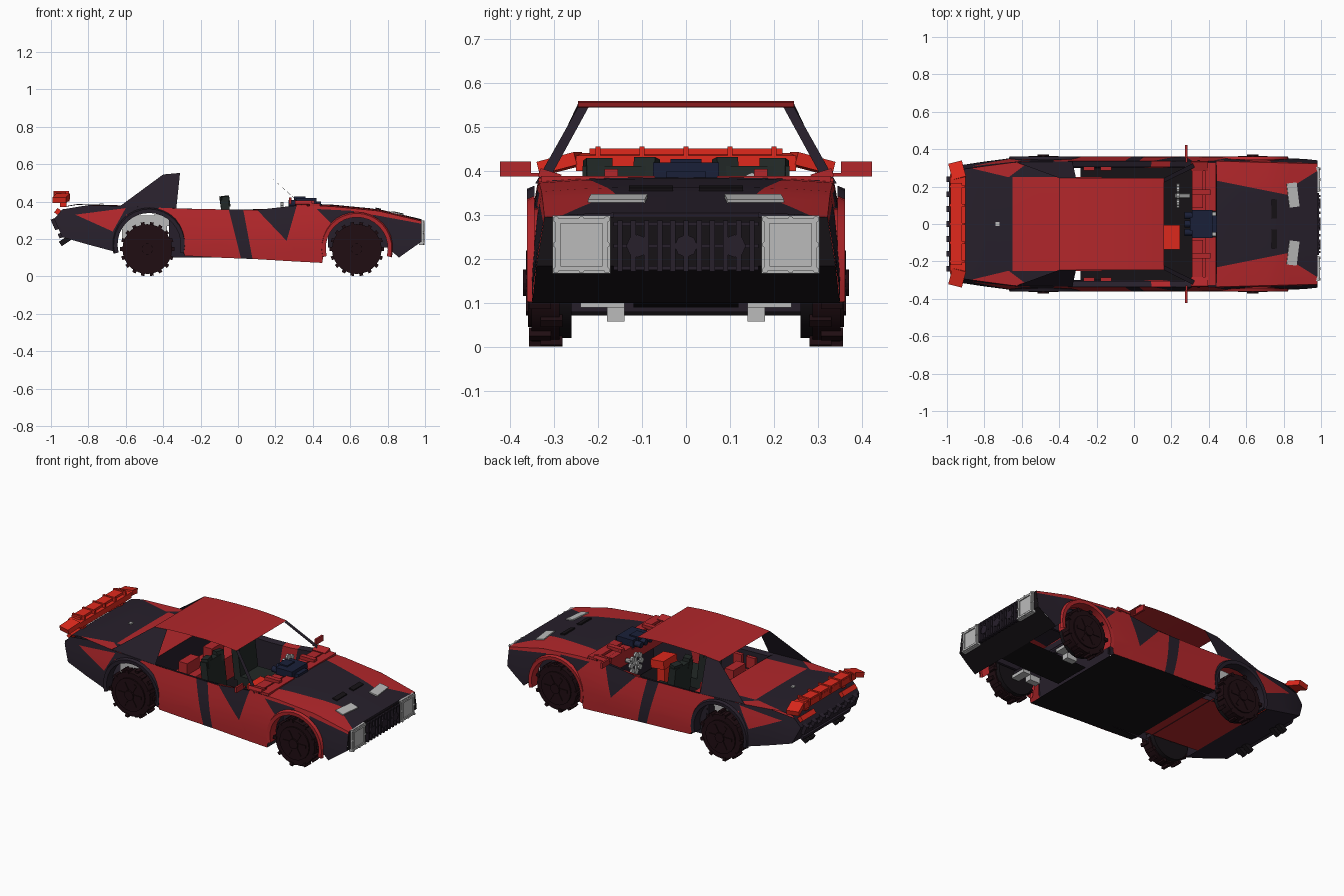
import bpy, bmesh, math
from mathutils import Vector, Matrix, Euler

if "Cube" in bpy.data.objects:
    bpy.data.objects.remove(bpy.data.objects["Cube"])

def mat(name, *rgb):
    m = bpy.data.materials.new(name)
    m.diffuse_color = (*rgb, 1)
    m.use_nodes = True
    m.node_tree.nodes["Principled BSDF"].inputs["Base Color"].default_value = m.diffuse_color
    return m

RED = mat("red", .45, .02, .024)
BRIGHT = mat("bright_red", .75, .022, .012)
DARK = mat("dark_purple", .02, .014, .024)
BLACK = mat("black", .008, .006, .008)
TYRE = mat("tyre", .014, .004, .006)
BLUE = mat("dark_blue", .01, .014, .04)
GREEN = mat("dark_green", .016, .022, .02)
GREY = mat("light_grey", .5, .5, .5)

def finish(name, bm, mats, mirror=False):
    me = bpy.data.meshes.new(name)
    bm.to_mesh(me)
    bm.free()
    o = bpy.data.objects.new(name, me)
    bpy.context.collection.objects.link(o)
    for m in mats:
        me.materials.append(m)
    if mirror:
        md = o.modifiers.new("mirror", 'MIRROR')
        md.use_axis = (False, True, False)
        md.use_mirror_merge = False
    return o

def sheet(name, rows, mats, mirror=False, paint=(), axes=(0, 2)):
    """Loft a skin through rows of points; convex paint polygons are cut in and coloured."""
    bm = bmesh.new()
    vs = [[bm.verts.new(p) for p in r] for r in rows]
    for a, b in zip(vs, vs[1:]):
        for i in range(len(a) - 1):
            bm.faces.new((a[i], a[i + 1], b[i + 1], b[i]))
    u, w = axes
    for poly, idx in paint:
        edges = list(zip(poly, poly[1:] + poly[:1]))
        for p, q in edges:
            no, co = Vector((0, 0, 0)), Vector((0, 0, 0))
            no[u], no[w] = p[1] - q[1], q[0] - p[0]
            co[u], co[w] = p
            bmesh.ops.bisect_plane(bm, geom=bm.verts[:] + bm.edges[:] + bm.faces[:],
                                   plane_co=co, plane_no=no, dist=1e-5)
        for f in bm.faces:
            c = f.calc_center_median()
            s = [(q[0]-p[0])*(c[w]-p[1]) - (q[1]-p[1])*(c[u]-p[0]) for p, q in edges]
            if all(k > 0 for k in s) or all(k < 0 for k in s):
                f.material_index = idx
    return finish(name, bm, mats, mirror)

def add_box(bm, c, s, rot=(0, 0, 0)):
    m = Matrix.Translation(c) @ Euler(rot).to_matrix().to_4x4() @ Matrix.Diagonal((*s, 1))
    bmesh.ops.create_cube(bm, size=1, matrix=m)

def add_cyl(bm, c, r, h, axis='Y', n=20, r2=None):
    rot = {'Y': (math.pi/2, 0, 0), 'X': (0, math.pi/2, 0), 'Z': (0, 0, 0)}[axis]
    m = Matrix.Translation(c) @ Euler(rot).to_matrix().to_4x4()
    bmesh.ops.create_cone(bm, cap_ends=True, segments=n, radius1=r,
                          radius2=r if r2 is None else r2, depth=h, matrix=m)

def parts(name, m, boxes=(), cyls=(), mirror=False):
    bm = bmesh.new()
    for b in boxes:
        add_box(bm, *b)
    for c in cyls:
        add_cyl(bm, *c)
    return finish(name, bm, [m], mirror)

def interp(t, x):
    for (a, p), (b, q) in zip(t, t[1:]):
        if x <= b:
            return p + (q - p) * max(0, x - a) / (b - a)
    return t[-1][1]

# Body lines: beltline height, shoulder width, skin width
top = lambda x: interp([(-.98, .31), (-.93, .37), (-.88, .383), (-.6, .375), (-.3, .362), (.1, .355),
                        (.32, .38), (.5, .374), (.75, .35), (.98, .296)], x)
sh = lambda x: interp([(-.98, .285), (-.6, .335), (.4, .337), (.98, .322)], x)
ys = lambda x, z: sh(x) + .025 * math.sin(min(1, max(0, (top(x) - z) / .27)) * 2)
REAR, FRONT = (-.475, .17, .175), (.635, .15, .172)

def arc(cx, cz, r, n=14):
    return [(cx - r*math.cos(math.pi*i/n), cz + r*math.sin(math.pi*i/n)) for i in range(n + 1)]

# Painted side skins with wheel cut-outs
bottom = ([(-.98, .3), (-.94, .21), (-.8, .17), (-.67, .135)] + arc(*REAR) +
          [(-.285, .11), (-.1, .1), (.1, .092), (.3, .08), (.45, .072)] + arc(*FRONT) +
          [(.86, .1), (.92, .143), (.98, .185)])
rows = []
for x, zb in bottom:
    zt = top(x)
    zs = [zb + (zt - zb) * i / 6 for i in range(7)]
    rows.append([(x, ys(x, z), z) for z in zs])
stripes = [([(-1, .4), (-.6, .4), (-.6, .1), (-1, .1)], 1),
           ([(-.87, .33), (-.6, .365), (-.67, .24)], 0),
           ([(-.6, .4), (-.4, .4), (-.45, .33), (-.6, .33)], 1),
           ([(-.06, .4), (.02, .4), (.08, .08), (.02, .08)], 1),
           ([(.06, .4), (.32, .4), (.26, .19)], 1),
           ([(.42, .36), (.62, .35), (.62, .3), (.5, .28)], 1),
           ([(.72, .33), (.99, .28), (.99, .08), (.78, .08)], 1)]
sheet("side_panel", rows, [RED, DARK], True, stripes)

# Flared wheel arches
for nm, (cx, cz, r), m in (("rear_arch", REAR, DARK), ("front_arch", FRONT, RED)):
    rows = []
    for i in range(19):
        a = math.pi * (-.08 + 1.16 * i / 18)
        pt = lambda rr, y: (cx - rr*math.cos(a), y, cz + rr*math.sin(a))
        rows.append([pt(r - .006, .3), pt(r - .006, .36), pt(r + .015, .362), pt(r + .022, .345)])
    sheet(nm, rows, [m], True)

# Bonnet and boot lid
def deck(name, x0, x1, n, crown, paint, mats):
    rows = []
    for i in range(n + 1):
        x = x0 + (x1 - x0) * i / n
        rows.append([(x, sh(x)*t/4, top(x) + crown*(1 - abs(t/4)**3)) for t in range(-4, 5)])
    return sheet(name, rows, mats, False, paint, (0, 1))

deck("bonnet", .44, .98, 8, .01,
     [([(.4, .24), (.85, .15), (.85, -.15), (.4, -.24)], 1),
      ([(.83, .19), (.99, .29), (.99, -.29), (.83, -.19)], 1)], [RED, DARK])
deck("boot_lid", -.93, -.37, 8, .004,
     [([(-.65, .25), (-.37, .25), (-.37, -.25), (-.65, -.25)], 1)] +
     [([(-.92, s*.31), (-.67, s*.25), (-.55, s*.34)], 1) for s in (1, -1)], [DARK, RED])
parts("bonnet_patch", GREY, [((.85, .155, .338), (.055, .13, .008), (0, .22, .12))], mirror=True)
parts("bonnet_vent", BLACK, [((.75, .08, .36), (.03, .1, .01), (0, .2, 0))], mirror=True)
parts("boot_catch", GREY, [((-.73, 0, .386), (.02, .02, .008))])

# Nose, tail and underbody
def across(name, pts, m, half=None):
    sheet(name, [[(x, -(half or ys(x, z)), z), (x, half or ys(x, z), z)] for x, z in pts], [m])

across("nose_panel", [(.98, .296), (.98, .185), (.86, .1)], BLACK)
across("tail_panel", [(-.93, .37), (-.98, .305), (-.94, .21), (-.67, .135)], DARK)
across("floor", [(-.285, .11), (.1, .092), (.45, .072)], BLACK)
across("rear_floor", [(-.67, .135), (-.285, .11)], RED, .25)
across("front_floor", [(.45, .09), (.86, .1)], BLACK, .12)

# Headlights with frames and bolts
hl = [((.978, .238, .233), (.02, .132, .132))]
for d in (-.054, .054):
    hl += [((.99, .238 + d, .233), (.008, .012, .115)), ((.99, .238, .233 + d), (.008, .115, .012))]
bolts = [((.991, .238 + a, .233 + b), .007, .012, 'X', 8) for a in (-.058, 0, .058)
         for b in (-.058, 0, .058) if a or b]
parts("headlight", GREY, hl, bolts, True)

# Grille
bars = [((.985, y*.03, .23), (.022, .012, .115)) for y in range(-5, 6)]
bars += [((.983, 0, z), (.012, .33, .01)) for z in (.18, .23, .28)]
parts("grille", DARK, bars, [((.988, y, .23), .026, .02, 'X', 8) for y in (-.11, 0, .11)])
parts("nose_badge_bar", DARK, [((.965, 0, .303), (.03, .33, .01), (0, .2, 0))])

# Roof, pillars
rz = [(-.4, .545), (-.31, .553), (-.2, .558), (-.05, .56), (.06, .556), (.16, .546)]
sheet("roof", [[(x, -.246, z), (x, .246, z)] for x, z in rz], [RED])
sheet("rear_pillar", [[(-.63, .33, .376), (-.33, .335, .362)],
                      [(-.4, .246, .545), (-.31, .246, .553)]], [DARK], True)
sheet("windscreen_pillar", [[(.35, .315, .375), (.35, .343, .372)],
                            [(.16, .222, .545), (.16, .246, .545)]], [DARK], True)

# Cockpit lining
xs = [-.37, -.2, 0, .15, .3, .44]
sheet("door_lining", [[(x, .3, .1), (x, .305, top(x) - .01), (x, sh(x), top(x))] for x in xs],
      [DARK, RED], True, [([(.1, .4), (.2, .4), (.15, .1), (.05, .1)], 1)])
across("rear_bulkhead", [(-.37, .37), (-.34, .11)], DARK, .305)
across("firewall", [(.44, .38), (.43, .08)], DARK, .305)
parts("door_pocket", RED, [((x, .295, .29), (.06, .02, .07)) for x in (-.24, -.15)], mirror=True)

# Seats
parts("seat", GREEN, [((.04, .15, .19), (.18, .17, .06)), ((-.06, .15, .3), (.045, .17, .22), (0, -.12, 0)),
                      ((-.07, .09, .4), (.04, .05, .06), (0, -.15, .3)),
                      ((-.07, .2, .4), (.04, .06, .055), (0, -.15, -.2))], mirror=True)
parts("rear_bench", RED, [((-.24, 0, .2), (.14, .5, .14)), ((-.25, .12, .3), (.06, .12, .08)),
                          ((-.25, -.12, .3), (.06, .12, .08))])
parts("centre_console", BRIGHT, [((.2, -.07, .27), (.09, .13, .05), (0, .1, 0)), ((.2, -.07, .18), (.05, .06, .16))])

# Dashboard, cowl bars, steering wheel, gauge cluster
parts("cowl", RED, [((.34, .21, .375), (.06, .25, .02)), ((.41, .2, .38), (.055, .26, .018)),
                    ((.35, .31, .39), (.09, .05, .02), (.3, 0, 0)), ((.36, .17, .395), (.1, .03, .02))], mirror=True)
parts("dashboard", RED, [((.36, 0, .33), (.1, .6, .07))])
parts("dash_unit", BLUE, [((.365, 0, .395), (.11, .15, .05)), ((.33, 0, .415), (.06, .07, .025)),
                          ((.42, 0, .385), (.05, .09, .03))],
      [((.3, y, .39), .018, .06, 'X', 12) for y in (-.045, 0, .045)])
parts("dash_trim", GREY, [((.43, y, .365), (.04, .03, .015)) for y in (-.05, .05)])
parts("steering_wheel", GREY, [((.235, .15, .33), (.012, .09, .014)), ((.235, .15, .33), (.012, .014, .09))],
      [((.26, .15, .33), .014, .08, 'X', 10)] +
      [((.235, .15 + .05*math.cos(k*math.pi/4), .33 + .05*math.sin(k*math.pi/4)), .017, .014, 'X', 8) for k in range(8)])

# Door mirrors
parts("door_mirror", RED, [((.28, .388, .405), (.012, .07, .034)), ((.28, .345, .392), (.01, .03, .008))], mirror=True)

# Rear wing with swept tips
parts("rear_wing", BRIGHT, [((-.945, 0, .43), (.075, .5, .016), (0, .1, 0)), ((-.95, 0, .445), (.06, .44, .014)),
                            ((-.91, 0, .418), (.02, .5, .035)), ((-.975, 0, .42), (.015, .5, .03))] +
      [((-.945, s*.285, .418), (.075, .09, .03), (-s*.25, 0, s*.25)) for s in (1, -1)] +
      [((-.945, y, .436), (.085, .012, .04)) for y in (-.2, -.1, 0, .1, .2)])
parts("wing_strut", BRIGHT, [((-.935, .18, .395), (.035, .03, .05))], mirror=True)

# Tail lamps, bumper and exhausts
parts("tail_lamp", BRIGHT, [((-.962, .2, .345), (.03, .13, .03), (0, .65, 0))], mirror=True)
parts("rear_bumper", DARK, [((-.965, 0, .27), (.04, .5, .035), (0, -.4, 0)), ((-.945, 0, .22), (.03, .46, .025), (0, -.4, 0))] +
      [((-.98, y*.08, .29), (.03, .03, .04), (0, -.4, 0)) for y in range(-3, 4)])
parts("exhaust", BLACK, [((-.925, y, .19), (.06, .028, .028), (0, -.6, 0)) for y in (.12, .17)], mirror=True)

# Wheels: lugged tyres with ribbed hubs
for nm, cx in (("rear_wheel", -.485), ("front_wheel", .635)):
    c = Vector((cx, .32, .146))
    bx = []
    for k in range(18):
        a = k * math.tau / 18
        d = Vector((math.cos(a), 0, math.sin(a)))
        bx.append((c + d*.134 + Vector((0, .012 if k % 2 else -.014, 0)), (.022, .05, .02), (0, -a, 0)))
    for k in range(6):
        a = k * math.tau / 6
        bx.append((c + Vector((.05*math.cos(a), .036, .05*math.sin(a))), (.06, .016, .018), (0, -a, 0)))
    parts(nm, TYRE, bx, [(c, .133, .064, 'Y', 28), (c + Vector((0, .036, 0)), .1, .008, 'Y', 24),
                         (c + Vector((0, .042, 0)), .03, .018, 'Y', 12)], True)
    parts(nm + "_inner", BLACK, [], [(c - Vector((0, .045, 0)), .125, .03, 'Y', 24)], True)
    parts(nm + "_axle", DARK, [], [((cx, 0, .146), .02, .56, 'Y', 10)])

# Inner arch panels and front suspension arms
parts("rear_arch_panel", GREY, [((-.5, .255, .26), (.24, .02, .13)), ((-.41, .25, .3), (.08, .02, .06))], mirror=True)
parts("front_arch_panel", DARK, [((.65, .24, .24), (.34, .015, .17))], mirror=True)
parts("suspension_arm", GREY, [((.6, .16, .076), (.07, .04, .036)), ((.66, .19, .1), (.05, .1, .02)),
                               ((.82, .2, .2), (.03, .08, .1))], mirror=True)

bpy.ops.object.select_all(action='SELECT')
bpy.context.view_layer.objects.active = bpy.data.objects["roof"]
bpy.ops.object.shade_smooth_by_angle(angle=math.radians(20))
